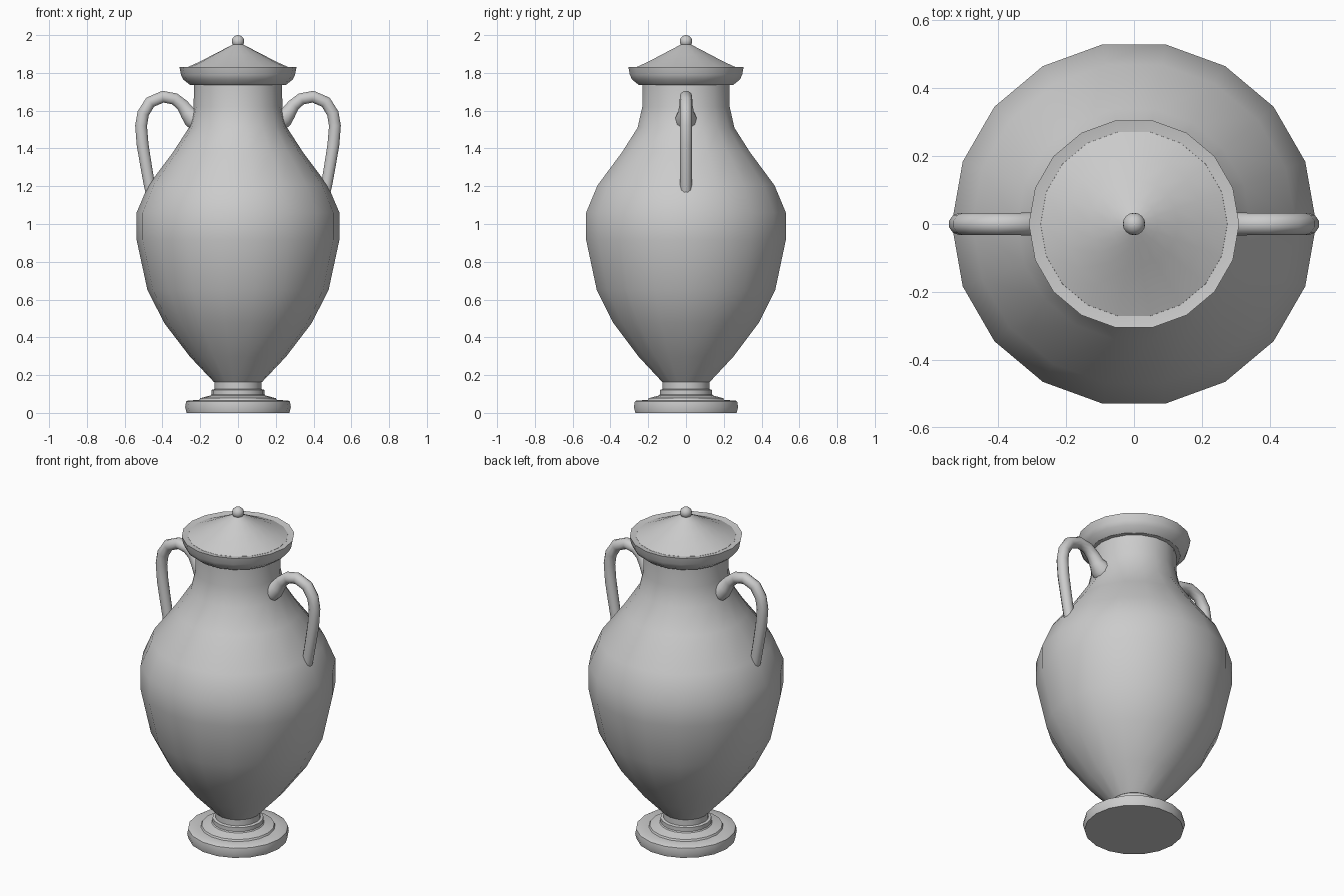
import bpy
import bmesh
from math import cos, sin, pi, radians

SIDES = 18

if "Cube" in bpy.data.objects:
    bpy.data.objects.remove(bpy.data.objects["Cube"])

stone = bpy.data.materials.new("grey stone")
stone.use_nodes = True
GREY = (0.6, 0.6, 0.6, 1)
stone.diffuse_color = GREY
stone.node_tree.nodes["Principled BSDF"].inputs["Base Color"].default_value = GREY


def finish(obj, angle=35):
    obj.data.materials.append(stone)
    bpy.ops.object.select_all(action="DESELECT")
    obj.select_set(True)
    bpy.context.view_layer.objects.active = obj
    bpy.ops.object.shade_smooth_by_angle(angle=radians(angle))


def lathe(name, profile, angle=35):
    """Turn an (r, z) profile, listed bottom to top, and cap both ends."""
    bm = bmesh.new()
    rings = [[bm.verts.new((r * cos(2 * pi * i / SIDES), r * sin(2 * pi * i / SIDES), z))
              for i in range(SIDES)] for r, z in profile]
    for low, high in zip(rings, rings[1:]):
        for i in range(SIDES):
            j = (i + 1) % SIDES
            bm.faces.new((low[i], low[j], high[j], high[i]))
    bm.faces.new(rings[0][::-1])
    bm.faces.new(rings[-1])
    mesh = bpy.data.meshes.new(name)
    bm.to_mesh(mesh)
    bm.free()
    obj = bpy.data.objects.new(name, mesh)
    bpy.context.collection.objects.link(obj)
    finish(obj, angle)


def handle(name, side):
    """Looped tube that flares where it meets the neck."""
    path = [(.45, 1.13, .03), (.468, 1.2, .031), (.487, 1.31, .032), (.505, 1.42, .033),
            (.513, 1.52, .033), (.502, 1.585, .033), (.465, 1.645, .033),
            (.397, 1.674, .033), (.335, 1.662, .033), (.295, 1.63, .035),
            (.268, 1.59, .042), (.245, 1.565, .055), (.22, 1.55, .06)]
    curve = bpy.data.curves.new(name, "CURVE")
    curve.dimensions = "3D"
    curve.bevel_depth = 1
    curve.bevel_resolution = 3
    curve.use_fill_caps = True
    spline = curve.splines.new("POLY")
    spline.points.add(len(path) - 1)
    for point, (x, z, radius) in zip(spline.points, path):
        point.co = (side * x, 0, z, 1)
        point.radius = radius
    temp = bpy.data.objects.new(name + "_path", curve)
    bpy.context.collection.objects.link(temp)
    bpy.context.view_layer.update()
    mesh = bpy.data.meshes.new_from_object(temp.evaluated_get(bpy.context.evaluated_depsgraph_get()))
    bpy.data.objects.remove(temp)
    obj = bpy.data.objects.new(name, mesh)
    mesh.materials.clear()
    bpy.context.collection.objects.link(obj)
    finish(obj, 60)


# Stepped foot
lathe("foot", [(.272, 0), (.28, .03), (.275, .06), (.265, .066), (.205, .068), (.2, .078),
               (.145, .092), (.14, .098), (.14, .122), (.125, .126), (.125, .165)])

# Belly, shoulder and neck
lathe("body", [(.127, .163), (.254, .297), (.39, .475), (.48, .652), (.537, .917),
               (.537, 1.06), (.476, 1.204), (.344, 1.38), (.26, 1.51),
               (.235, 1.62), (.233, 1.74)], 40)

# Rim and lid
lathe("rim", [(.225, 1.735), (.255, 1.737), (.29, 1.765), (.302, 1.79),
              (.31, 1.832), (.275, 1.826)])
lathe("lid", [(.277, 1.82), (.275, 1.827), (.205, 1.858), (.13, 1.897), (.07, 1.928),
              (.035, 1.946), (.02, 1.953)])

# Lid knob
bpy.ops.mesh.primitive_uv_sphere_add(segments=16, ring_count=10, radius=.033, location=(0, 0, 1.967))
knob = bpy.context.object
knob.name = "knob"
finish(knob, 60)

# Side handles
for side, label in ((1, "left"), (-1, "right")):
    handle(label + "_handle", side)
